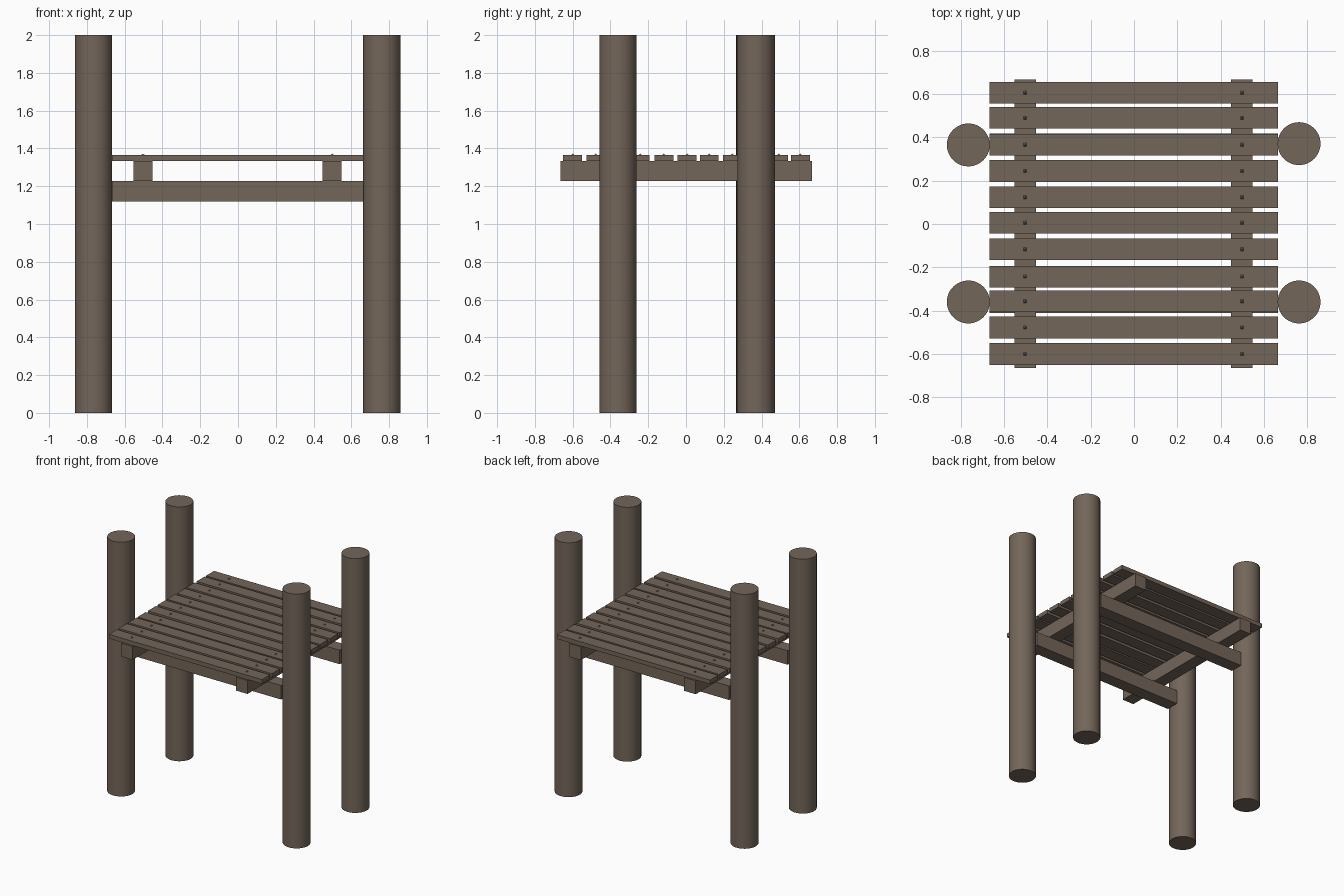
import bpy, math

if "Cube" in bpy.data.objects:
    bpy.data.objects.remove(bpy.data.objects["Cube"])

def flat_mat(name, rgb):
    m = bpy.data.materials.new(name)
    m.diffuse_color = (*rgb, 1)
    m.use_nodes = True
    m.node_tree.nodes["Principled BSDF"].inputs["Base Color"].default_value = m.diffuse_color
    return m

wood = flat_mat("weathered brown wood", (0.174, 0.133, 0.102))

def finish(name):
    ob = bpy.context.object
    ob.name = name
    ob.data.materials.append(wood)
    return ob

def box(name, x0, x1, y0, y1, z0, z1):
    bpy.ops.mesh.primitive_cube_add(size=1, location=((x0+x1)/2, (y0+y1)/2, (z0+z1)/2))
    bpy.context.object.scale = (x1-x0, y1-y0, z1-z0)
    bpy.ops.object.transform_apply(location=False, rotation=False, scale=True)
    return finish(name)

# Four round corner posts
for i, (x, y) in enumerate([(-0.765, 0.365), (-0.765, -0.36), (0.762, 0.371), (0.762, -0.36)]):
    bpy.ops.mesh.primitive_cylinder_add(vertices=48, radius=0.099, depth=2, location=(x, y, 1))
    finish(f"post_{i+1}")
    bpy.ops.object.shade_smooth_by_angle(angle=math.radians(35))

# Cross beams between the posts
for name, y in (("front_beam", -0.36), ("back_beam", 0.367)):
    box(name, -0.668, 0.664, y-0.051, y+0.051, 1.118, 1.228)

# Joists lying on the beams
for name, x in (("left_joist", -0.502), ("right_joist", 0.498)):
    box(name, x-0.05, x+0.05, -0.665, 0.668, 1.228, 1.333)

# Deck planks, each with two small pointed nail heads
plank_y = (0.606, 0.49, 0.366, 0.245, 0.123, 0.006, -0.117, -0.243, -0.357, -0.478, -0.6)
for i, y in enumerate(plank_y):
    box(f"plank_{i+1}", -0.668, 0.664, y-0.05, y+0.05, 1.333, 1.366)
    for x in (-0.503, 0.498):
        bpy.ops.mesh.primitive_cone_add(vertices=4, radius1=0.012, radius2=0, depth=0.008,
                                        location=(x, y, 1.369), rotation=(0, 0, math.pi/4))
        finish(f"nail_{i+1}")
